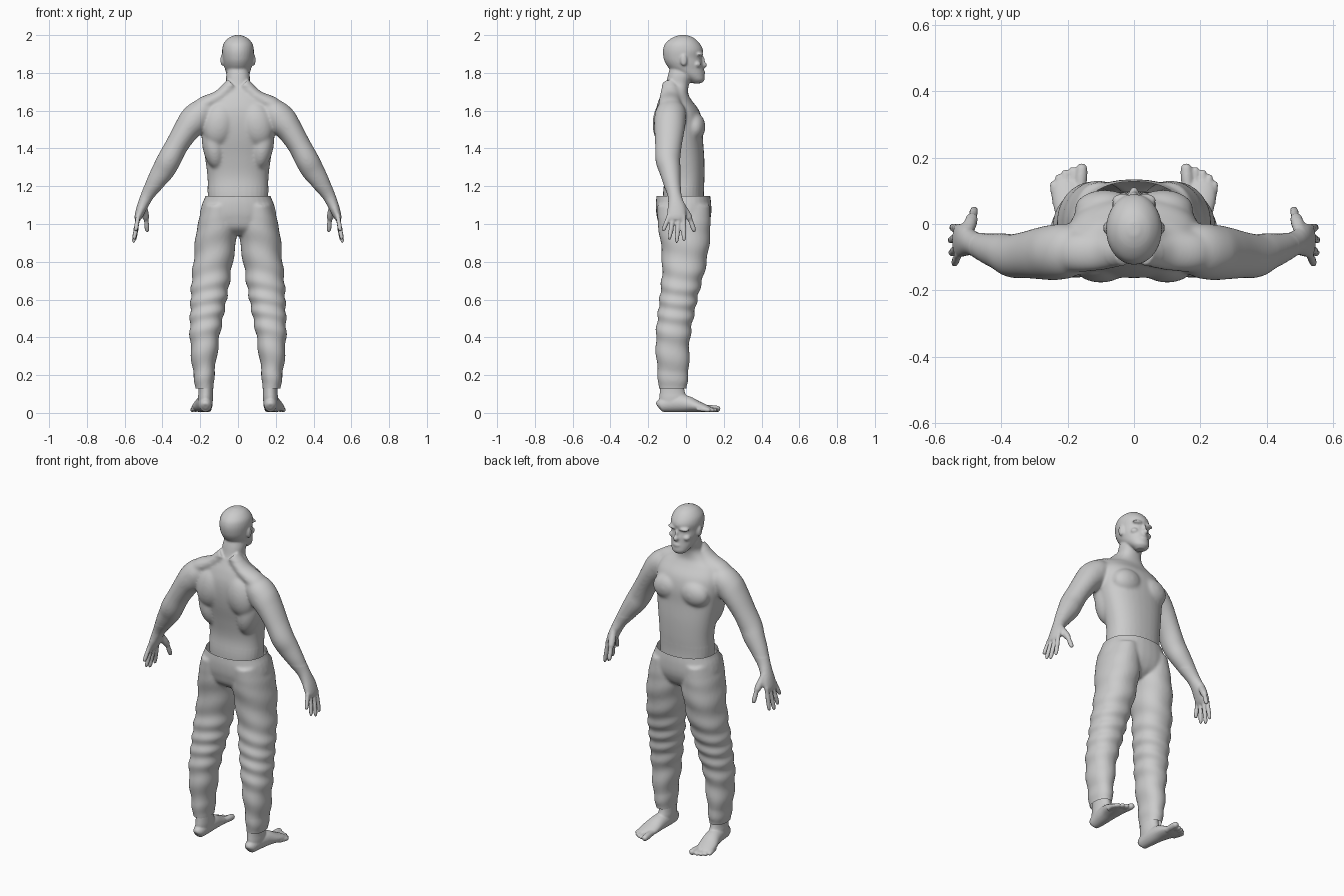
import bpy, bmesh, math
from mathutils import Vector, Matrix


def spline(rings, steps=5):
    # Catmull-Rom interpolation through the ring parameters
    out = []
    for i in range(len(rings) - 1):
        p = [rings[max(0, min(len(rings) - 1, i + k))] for k in (-1, 0, 1, 2)]
        for s in range(steps):
            t = s / steps
            out.append([0.5 * (2 * b + (c - a) * t + (2 * a - 5 * b + 4 * c - d) * t * t
                               + (3 * b - a - 3 * c + d) * t ** 3) for a, b, c, d in zip(*p)])
    return out + [list(rings[-1])]


def tube(bm, rings, side, axis=None, mirror=True, power=1.0, n=32):
    # rings: x, y, z, half size along side, half size across
    rings = spline(rings)
    for sx in ((1, -1) if mirror else (1,)):
        loops = []
        for i, r in enumerate(rings):
            t = axis or Vector(rings[min(i + 1, len(rings) - 1)][:3]) - Vector(rings[max(i - 1, 0)][:3])
            t = t.normalized()
            s = (side - t * side.dot(t)).normalized()
            w = t.cross(s)
            loop = []
            for k in range(n):
                c, q = math.cos(2 * math.pi * k / n), math.sin(2 * math.pi * k / n)
                c, q = (math.copysign(abs(v) ** power, v) for v in (c, q))
                v = Vector(r[:3]) + s * r[3] * c + w * r[4] * q
                loop.append(bm.verts.new((v.x * sx, v.y, v.z)))
            loops.append(loop)
        for a, b in zip(loops, loops[1:]):
            for k in range(n):
                bm.faces.new((a[k], a[(k + 1) % n], b[(k + 1) % n], b[k]))
        bm.faces.new(loops[0][::-1])
        bm.faces.new(loops[-1])


def stack(bm, rows, **kw):
    # upright loft: z, x min, x max, y back, y front
    tube(bm, [((a + b) / 2, (c + d) / 2, z, (b - a) / 2, (d - c) / 2) for z, a, b, c, d in rows],
         X, axis=Z, **kw)


def digit(bm, p, q, r):
    p, q = Vector(p), Vector(q)
    tube(bm, [(*p.lerp(q, t), r * f, r * f) for t, f in
              ((0, 1), (.3, .95), (.55, 1), (.85, .9), (.95, .65), (1, .25))], X, n=12)


def blob(bm, loc, size, tilt=0, mirror=True):
    for sx in ((1, -1) if mirror else (1,)):
        m = (Matrix.Translation((loc[0] * sx, loc[1], loc[2])) @ Matrix.Rotation(tilt * sx, 4, 'Y')
             @ Matrix.Diagonal((*size, 1)))
        bmesh.ops.create_uvsphere(bm, u_segments=24, v_segments=16, radius=1, matrix=m)


def fuse(name, bm, voxel, smooth):
    # blend overlapping parts into one skin
    bmesh.ops.recalc_face_normals(bm, faces=bm.faces)
    me = bpy.data.meshes.new(name)
    bm.to_mesh(me)
    bm.free()
    ob = bpy.data.objects.new(name, me)
    bpy.context.collection.objects.link(ob)
    rm = ob.modifiers.new("Remesh", 'REMESH')
    rm.mode = 'VOXEL'
    rm.voxel_size = voxel
    sm = ob.modifiers.new("Smooth", 'SMOOTH')
    sm.factor, sm.iterations = 0.5, smooth
    bpy.ops.object.select_all(action='DESELECT')
    ob.select_set(True)
    bpy.context.view_layer.objects.active = ob
    bpy.ops.object.convert(target='MESH')
    bpy.ops.object.shade_smooth()
    return ob


X, Y, Z = Vector((1, 0, 0)), Vector((0, 1, 0)), Vector((0, 0, 1))

# Torso and neck
bm = bmesh.new()
stack(bm, [(z, -w, w, b, f) for z, w, b, f in (
    (1.05, .15, -.12, .10), (1.15, .16, -.122, .095), (1.25, .162, -.115, .098),
    (1.35, .175, -.13, .097), (1.45, .192, -.152, .09), (1.53, .20, -.162, .088),
    (1.60, .195, -.16, .07), (1.655, .165, -.145, .03), (1.69, .11, -.13, .012),
    (1.735, .067, -.108, .015), (1.79, .062, -.095, .035), (1.84, .05, -.08, .04))],
    mirror=False, power=.88)
blob(bm, (.088, .045, 1.515), (.092, .058, .075), .2)      # chest
blob(bm, (.10, -.115, 1.53), (.085, .062, .12), -.2)       # shoulder blades
blob(bm, (.13, -.075, 1.42), (.06, .075, .13), .15)        # side back muscles
tube(bm, [(.03, -.085, 1.74, .04, .035), (.10, -.085, 1.675, .055, .035),
          (.18, -.085, 1.63, .06, .045), (.22, -.085, 1.59, .05, .045)], Y)

# Head
stack(bm, [(z, -w, w, b, f) for z, w, b, f in (
    (1.745, .025, .03, .08), (1.762, .045, .01, .098), (1.79, .06, -.04, .098),
    (1.82, .069, -.085, .094), (1.85, .077, -.108, .09), (1.88, .081, -.119, .084),
    (1.92, .084, -.122, .09), (1.955, .076, -.11, .073), (1.985, .05, -.075, .042),
    (2.0, .015, -.035, .005))], mirror=False)
blob(bm, (0, .092, 1.842), (.015, .02, .016), mirror=False)  # nose tip
blob(bm, (0, .085, 1.862), (.010, .016, .03), mirror=False)  # nose bridge
blob(bm, (0, .088, 1.802), (.024, .014, .012), mirror=False)  # mouth
blob(bm, (.033, .072, 1.898), (.034, .02, .011))           # brows
blob(bm, (.045, .058, 1.845), (.022, .022, .018))          # cheeks
blob(bm, (.083, -.012, 1.868), (.010, .018, .032))         # ears

# Arms and palms
tube(bm, [(.12, -.075, 1.61, .05, .05), (.19, -.08, 1.59, .08, .072),
          (.235, -.085, 1.545, .084, .08), (.275, -.088, 1.495, .08, .069),
          (.325, -.093, 1.415, .071, .061), (.365, -.096, 1.34, .066, .063),
          (.395, -.085, 1.285, .058, .061), (.435, -.075, 1.225, .048, .05),
          (.475, -.062, 1.16, .037, .036), (.495, -.055, 1.12, .040, .031),
          (.512, -.05, 1.08, .048, .027), (.527, -.05, 1.04, .05, .021),
          (.533, -.05, 1.02, .042, .014)], Y)

# Fingers and thumbs
for a, b, tip in ((-.09, -.122, (.542, .962)), (-.065, -.09, (.551, .915)),
                  (-.038, -.05, (.554, .898)), (-.012, -.01, (.549, .908))):
    digit(bm, (.528, a, 1.045), (tip[0], b, tip[1]), .0125)
digit(bm, (.503, -.03, 1.11), (.485, .025, 1.02), .02)
digit(bm, (.487, .018, 1.035), (.48, .046, .957), .0135)
body = fuse("body", bm, .006, 3)

# Soften the muscles of the trunk and arms
bm = bmesh.new()
bm.from_mesh(body.data)
soft = [v for v in bm.verts if 1.2 < v.co.z < 1.73]
for _ in range(14):
    bmesh.ops.smooth_vert(bm, verts=soft, factor=.5, use_axis_x=True, use_axis_y=True, use_axis_z=True)
bm.to_mesh(body.data)
bm.free()

# Feet with ankles and toes
bm = bmesh.new()
tube(bm, [(.172, -.148, .032, .014, .018), (.172, -.132, .04, .031, .035),
          (.174, -.07, .05, .04, .046), (.18, 0, .048, .046, .044),
          (.19, .06, .034, .053, .03), (.196, .10, .025, .05, .021),
          (.196, .125, .02, .04, .014)], X)
stack(bm, [(.22, .135, .21, -.13, -.02), (.12, .133, .209, -.138, -.008),
           (.08, .132, .212, -.142, .005), (.04, .136, .212, -.142, .01)])
digit(bm, (.163, .09, .025), (.156, .182, .02), .019)
for a, b, tip in ((.182, .186, .172), (.202, .208, .164), (.219, .228, .15), (.233, .244, .13)):
    digit(bm, (a, tip - .07, .022), (b, tip, .014), .0125)
fuse("feet", bm, .005, 3)

# Trousers: hips and two legs, cut open at waist and hems
bm = bmesh.new()
stack(bm, [(z, -w, w, b, f) for z, w, b, f in (
    (1.2, .165, -.15, .12), (1.15, .172, -.156, .128), (1.1, .192, -.16, .134),
    (1.04, .203, -.155, .132), (.98, .19, -.135, .11), (.94, .12, -.09, .06))], mirror=False, power=.9)
stack(bm, [(1.1, .02, .185, -.152, .125), (1.0, .004, .213, -.149, .13),
           (.9, .01, .228, -.135, .125), (.8, .028, .236, -.126, .11),
           (.7, .043, .246, -.13, .086), (.6, .06, .251, -.14, .06),
           (.4, .098, .255, -.16, .022), (.2, .124, .237, -.151, .014),
           (.13, .13, .225, -.143, .002), (.08, .132, .22, -.14, 0)], power=.92)
trousers = fuse("trousers", bm, .008, 6)
bm = bmesh.new()
bm.from_mesh(trousers.data)
for h, up in ((1.148, 1), (.128, -1)):
    bmesh.ops.bisect_plane(bm, geom=bm.verts[:] + bm.edges[:] + bm.faces[:], plane_co=(0, 0, h),
                           plane_no=(0, 0, up), clear_outer=True)
bm.normal_update()
for v in bm.verts:  # soft cloth folds, strongest on the front and low on the leg
    x, y, z = v.co
    fade = max(0, min(1, (1.05 - z) / .2, (z - .14) / .08))
    v.co += v.normal * .0035 * fade * math.sin(62 * z + 14 * abs(x) + 9 * y + 2 * math.sin(11 * z))
bm.to_mesh(trousers.data)
bm.free()
